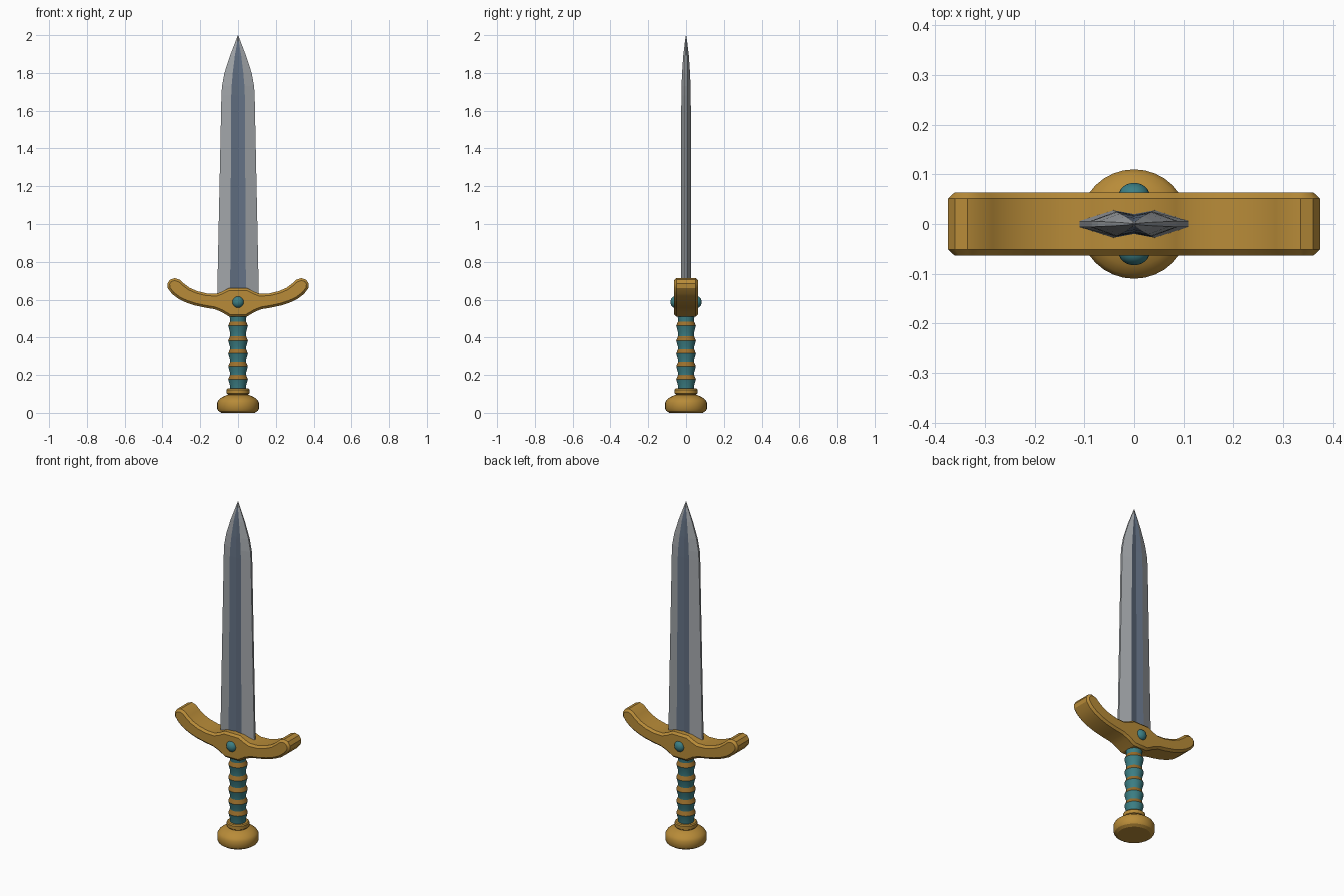
import bpy, bmesh, math
from mathutils import Matrix

if "Cube" in bpy.data.objects:
    bpy.data.objects.remove(bpy.data.objects["Cube"])


def material(name, rgb):
    m = bpy.data.materials.new(name)
    m.diffuse_color = (*rgb, 1)
    m.use_nodes = True
    m.node_tree.nodes["Principled BSDF"].inputs["Base Color"].default_value = m.diffuse_color
    return m


STEEL = material("steel", (0.36, 0.38, 0.40))
DARK_STEEL = material("dark steel", (0.125, 0.165, 0.23))
GOLD = material("gold", (0.48, 0.26, 0.04))
TEAL = material("teal", (0.045, 0.21, 0.23))
BRONZE = material("bronze", (0.33, 0.16, 0.025))


def finish(bm, name, mats, smooth=None):
    bmesh.ops.recalc_face_normals(bm, faces=bm.faces[:])
    mesh = bpy.data.meshes.new(name)
    bm.to_mesh(mesh)
    bm.free()
    for m in mats:
        mesh.materials.append(m)
    ob = bpy.data.objects.new(name, mesh)
    bpy.context.collection.objects.link(ob)
    if smooth:
        bpy.ops.object.select_all(action='DESELECT')
        ob.select_set(True)
        bpy.context.view_layer.objects.active = ob
        bpy.ops.object.shade_smooth_by_angle(angle=math.radians(smooth))
    return ob


def loft(rings, rule=None):
    """Skin closed rings of points; rule(ring, segment) gives the material slot."""
    bm = bmesh.new()
    vs = [[bm.verts.new(p) for p in r] for r in rings]
    n = len(vs[0])
    for i in range(len(vs) - 1):
        for j in range(n):
            k = (j + 1) % n
            f = bm.faces.new((vs[i][j], vs[i][k], vs[i + 1][k], vs[i + 1][j]))
            f.material_index = rule(i, j) if rule else 0
    bm.faces.new(vs[0][::-1])
    bm.faces.new(vs[-1])
    return bm


def lathe(profile, n=32, rule=None):
    return loft([[(r * math.cos(math.tau * j / n), r * math.sin(math.tau * j / n), z)
                  for j in range(n)] for r, z in profile], rule)


# Blade: height, half width, edge thickness, fuller half width, thickness, groove
sections = [
    (0.58, 0.111, 0.006, 0.042, 0.028, 0.020),
    (1.68, 0.088, 0.006, 0.036, 0.025, 0.018),
    (1.73, 0.085, 0.006, 0.034, 0.024, 0.017),
    (1.80, 0.072, 0.005, 0.028, 0.021, 0.016),
    (1.89, 0.043, 0.004, 0.017, 0.015, 0.012),
    (1.965, 0.014, 0.002, 0.004, 0.006, 0.005),
    (2.00, 0.0008, 0.0004, 0.0003, 0.0006, 0.0005),
]
rings = []
for z, w, e, f, t, g in sections:
    front = [(-w, -e), (-f, -t), (0, -g), (f, -t), (w, -e)]
    rings.append([(x, y, z) for x, y in front] + [(-x, -y, z) for x, y in front])
finish(loft(rings, lambda i, j: 1 if j % 5 in (1, 2) and i < 5 else 0),
       "blade", [STEEL, DARK_STEEL])

# Cross guard: half outline from top centre to bottom centre, mirrored and bevelled
half = [(0.05, 0.660), (0.085, 0.642), (0.115, 0.631), (0.165, 0.633), (0.215, 0.645),
        (0.255, 0.662), (0.285, 0.684), (0.308, 0.705), (0.335, 0.714), (0.360, 0.706),
        (0.374, 0.685), (0.372, 0.660), (0.350, 0.631), (0.315, 0.604), (0.275, 0.585),
        (0.23, 0.570), (0.175, 0.558), (0.125, 0.550), (0.09, 0.536), (0.045, 0.510)]
outline = half + [(-x, z) for x, z in reversed(half)]
bm = loft([[(x, y, z) for x, z in outline] for y in (-0.063, 0.063)])
guard = finish(bm, "guard", [GOLD])
bev = guard.modifiers.new("soft rim", 'BEVEL')
bev.width = 0.012
bev.segments = 1
bev.limit_method = 'ANGLE'
bev.angle_limit = math.radians(60)
bpy.context.view_layer.objects.active = guard
guard.select_set(True)
bpy.ops.object.modifier_apply(modifier=bev.name)
bpy.ops.object.shade_smooth_by_angle(angle=math.radians(30))

# Gems on both faces of the guard
for side, name in ((-1, "front_gem"), (1, "back_gem")):
    bm = bmesh.new()
    bmesh.ops.create_uvsphere(bm, u_segments=20, v_segments=12, radius=0.031)
    bmesh.ops.transform(bm, verts=bm.verts[:],
                        matrix=Matrix.Translation((0, side * 0.058, 0.587))
                        @ Matrix.Diagonal((1, 0.8, 1, 1))
                        @ Matrix.Rotation(math.pi / 2, 4, 'X'))
    finish(bm, name, [TEAL], 40)

# Grip: flared segments, each capped by a sloping band
profile, bands = [(0.041, 0.11)], set()
for z in (0.190, 0.258, 0.328, 0.396, 0.474):
    profile += [(0.043, z - 0.045), (0.052, z - 0.012)]
    bands.add(len(profile) - 1)
    profile += [(0.042, z + 0.011)]
profile += [(0.046, 0.53)]
finish(lathe(profile, 24, lambda i, j: 1 if i in bands else 0), "grip", [TEAL, BRONZE], 25)

# Pommel disc with a collar under the grip
finish(lathe([(0.088, 0), (0.104, 0.010), (0.110, 0.022), (0.110, 0.055),
              (0.102, 0.069), (0.085, 0.083), (0.060, 0.094), (0.050, 0.096)]),
       "pommel", [GOLD], 30)
finish(lathe([(0.052, 0.09), (0.054, 0.098), (0.060, 0.102), (0.060, 0.122),
              (0.055, 0.128)]), "collar", [GOLD], 30)
